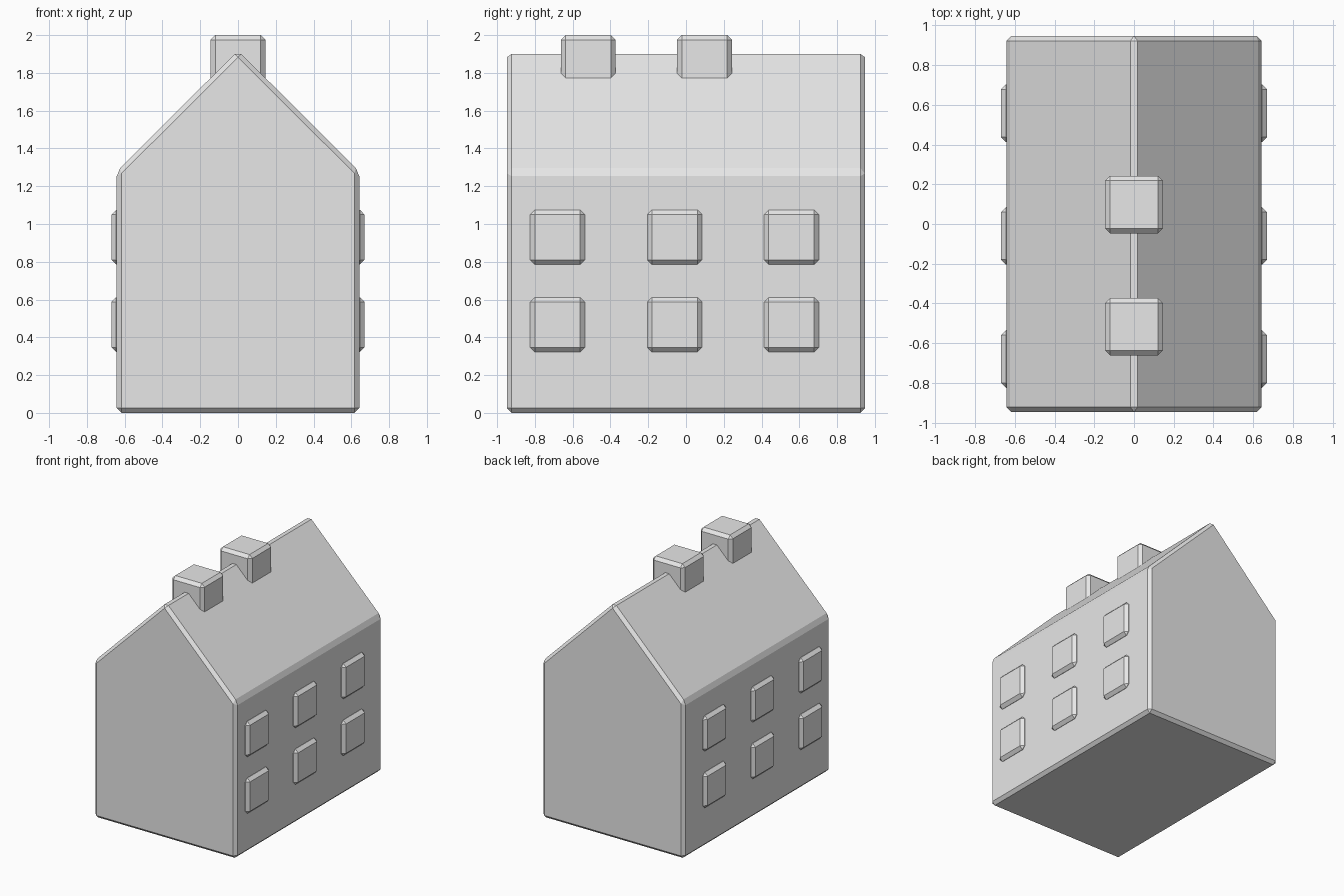
import bpy
import bmesh

old = bpy.data.objects.get("Cube")
if old:
    bpy.data.objects.remove(old, do_unlink=True)

BEVEL = 0.025

# Single plain grey
grey = bpy.data.materials.new("light_grey")
grey.use_nodes = True
colour = (0.8, 0.8, 0.8, 1)
grey.diffuse_color = colour
grey.node_tree.nodes["Principled BSDF"].inputs["Base Color"].default_value = colour


def finish(name, bm, location=(0, 0, 0)):
    """Chamfer every edge and link the part to the scene."""
    bmesh.ops.recalc_face_normals(bm, faces=bm.faces)
    bmesh.ops.bevel(bm, geom=bm.edges[:], offset=BEVEL, segments=1,
                    affect='EDGES', clamp_overlap=True)
    mesh = bpy.data.meshes.new(name)
    bm.to_mesh(mesh)
    bm.free()
    mesh.materials.append(grey)
    obj = bpy.data.objects.new(name, mesh)
    obj.location = location
    bpy.context.collection.objects.link(obj)
    return obj


def block(name, location, size=0.29):
    bm = bmesh.new()
    bmesh.ops.create_cube(bm, size=size)
    return finish(name, bm, location)


# House body: gabled profile extruded front to back
half_width, half_length, eave, ridge = 0.642, 0.948, 1.278, 1.918
profile = [(-half_width, 0), (half_width, 0), (half_width, eave),
           (0, ridge), (-half_width, eave)]
bm = bmesh.new()
gable = bm.faces.new([bm.verts.new((x, -half_length, z)) for x, z in profile])
result = bmesh.ops.extrude_face_region(bm, geom=[gable], use_keep_orig=True)
moved = [v for v in result["geom"] if isinstance(v, bmesh.types.BMVert)]
bmesh.ops.translate(bm, verts=moved, vec=(0, 2 * half_length, 0))
finish("house_body", bm)

# Chimneys astride the ridge
for place, y in (("front", -0.518), ("rear", 0.098)):
    block(f"{place}_chimney", (0, y, 1.855))

# Window blocks set into both side walls
for side, sign in (("left", 1), ("right", -1)):
    for row, z in (("lower", 0.467), ("upper", 0.93)):
        for place, y in (("front", -0.68), ("middle", -0.06), ("rear", 0.558)):
            block(f"{side}_{row}_{place}_window", (sign * 0.525, y, z))
